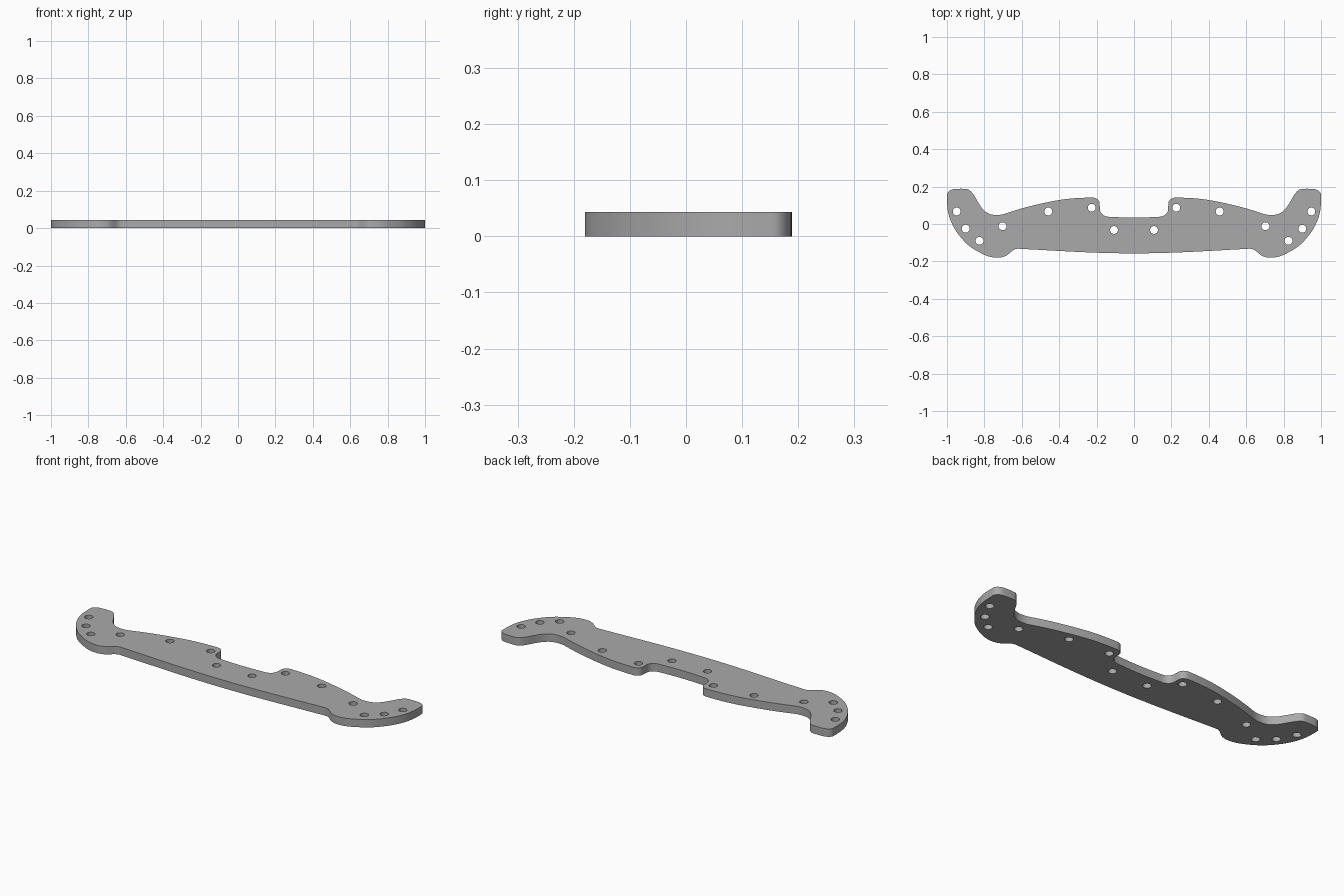
import bpy, bmesh, math
from mathutils import Vector

if "Cube" in bpy.data.objects:
    bpy.data.objects.remove(bpy.data.objects["Cube"], do_unlink=True)

THICK = 0.043
HOLE_R = 0.021

# Right half of the outline, front middle to back middle: x, y, heading in degrees
HALF = [
    (0, -0.157, 0), (0.6, -0.133, 3), (0.64, -0.137, -28), (0.68, -0.167, -32),
    (0.735, -0.18, 2), (0.82, -0.155, 28), (0.91, -0.09, 48), (0.97, -0.005, 64),
    (0.998, 0.09, 85), (1, 0.155, 90), (0.96, 0.187, 175), (0.9, 0.188, 182),
    (0.86, 0.16, 235), (0.83, 0.11, 238), (0.795, 0.067, 220), (0.735, 0.048, 180),
    (0.68, 0.058, 161), (0.46, 0.117, 168), (0.22, 0.141, 180), (0.184, 0.112, 265),
    (0.183, 0.08, 270), (0.14, 0.039, 183), (0, 0.034, 180),
]
HOLES = [(0.107, -0.032), (0.226, 0.087), (0.458, 0.067), (0.703, -0.012),
         (0.826, -0.09), (0.9, -0.025), (0.948, 0.067)]


def add_loop(curve, nodes):
    """Closed smooth spline through nodes of (x, y, heading)."""
    spline = curve.splines.new("BEZIER")
    spline.bezier_points.add(len(nodes) - 1)
    spline.use_cyclic_u = True
    spline.resolution_u = 8
    pos = [Vector((x, y, 0)) for x, y, a in nodes]
    for i, (x, y, a) in enumerate(nodes):
        p = spline.bezier_points[i]
        d = Vector((math.cos(math.radians(a)), math.sin(math.radians(a)), 0))
        before = (pos[i] - pos[i - 1]).length
        after = (pos[(i + 1) % len(pos)] - pos[i]).length
        p.handle_left_type = p.handle_right_type = "FREE"
        p.co = pos[i]
        p.handle_left = pos[i] - d * before * 0.36
        p.handle_right = pos[i] + d * after * 0.36


# Flat profile with holes, extruded to a plate
curve = bpy.data.curves.new("plate_profile", "CURVE")
curve.dimensions = "2D"
curve.fill_mode = "BOTH"
curve.extrude = THICK / 2
add_loop(curve, HALF + [(-x, y, -a) for x, y, a in reversed(HALF[1:-1])])
for hx, hy in HOLES:
    for side in (1, -1):
        ring = []
        for k in range(6):
            t = math.radians(60 * k)
            ring.append((side * hx + HOLE_R * math.cos(t),
                         hy + HOLE_R * math.sin(t), 60 * k + 90))
        add_loop(curve, ring)

plate = bpy.data.objects.new("mounting_plate", curve)
bpy.context.collection.objects.link(plate)
bpy.ops.object.select_all(action="DESELECT")
plate.select_set(True)
bpy.context.view_layer.objects.active = plate
bpy.ops.object.convert(target="MESH")
plate = bpy.context.object

# Weld caps to walls and stand the plate on the ground
bm = bmesh.new()
bm.from_mesh(plate.data)
bmesh.ops.remove_doubles(bm, verts=bm.verts, dist=0.0002)
bmesh.ops.translate(bm, verts=bm.verts, vec=(0, 0, THICK / 2))
bmesh.ops.recalc_face_normals(bm, faces=bm.faces)
bm.to_mesh(plate.data)
bm.free()

# Plain grey finish
grey = bpy.data.materials.new("plain grey")
grey.use_nodes = True
colour = (0.4, 0.4, 0.4, 1)
grey.diffuse_color = colour
grey.node_tree.nodes["Principled BSDF"].inputs["Base Color"].default_value = colour
plate.data.materials.clear()
plate.data.materials.append(grey)
bpy.ops.object.shade_smooth_by_angle(angle=math.radians(35))
